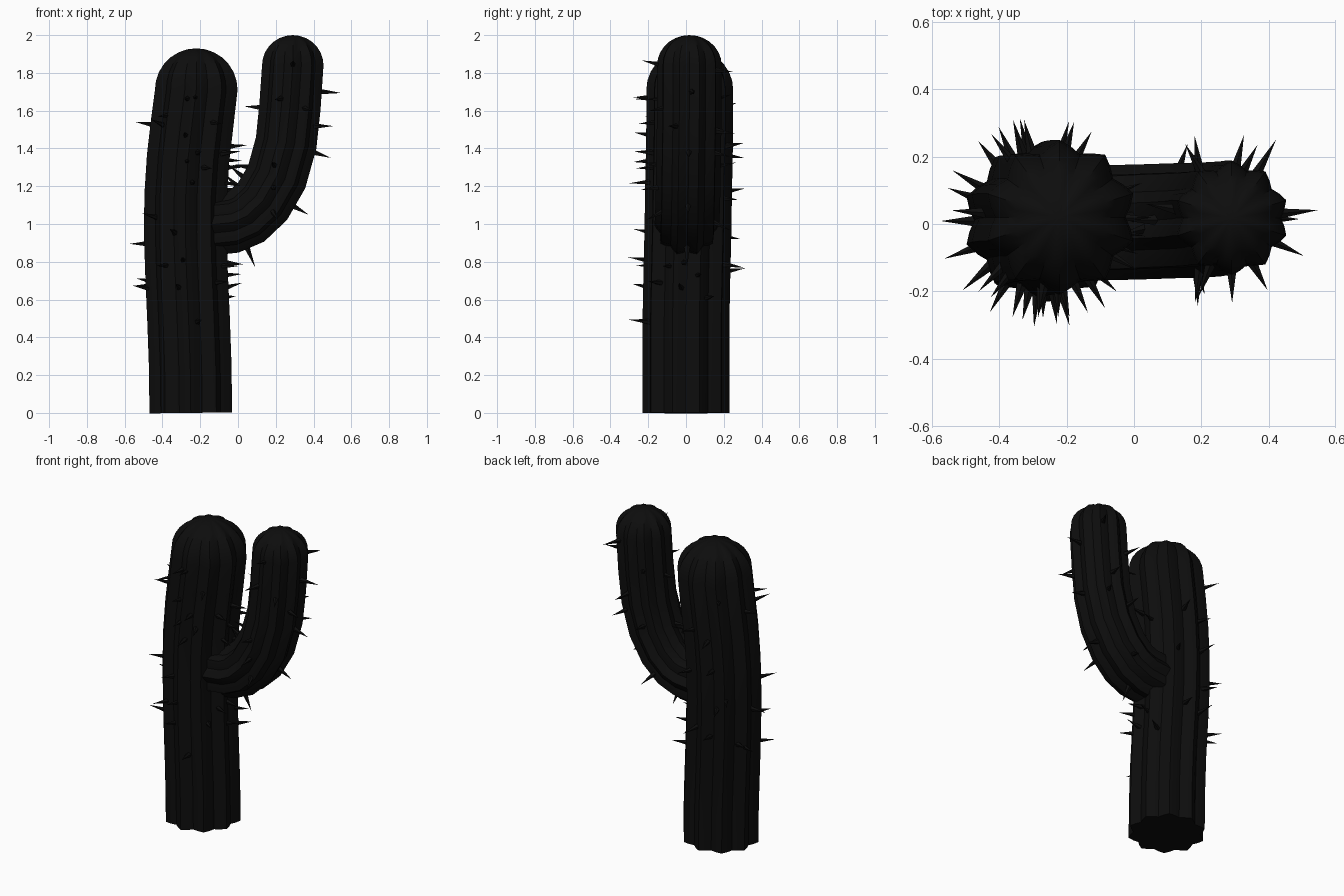
import bpy, bmesh, math, random
from mathutils import Vector, Matrix

if "Cube" in bpy.data.objects:
    bpy.data.objects.remove(bpy.data.objects["Cube"])

random.seed(4)
RIBS, SEG = 10, 4          # ribs per limb, segments per rib

dark = bpy.data.materials.new("cactus_dark")
dark.diffuse_color = (0.004, 0.004, 0.004, 1)
dark.use_nodes = True
dark.node_tree.nodes["Principled BSDF"].inputs["Base Color"].default_value = dark.diffuse_color
Y = Vector((0, 1, 0))


def frame(path, i):
    t = (path[min(i + 1, len(path) - 1)] - path[max(i - 1, 0)]).normalized()
    n = Y.cross(t).normalized()      # points +x when the limb is upright
    return t, n, t.cross(n)


def finish(name, bm, smooth):
    bmesh.ops.recalc_face_normals(bm, faces=bm.faces)
    me = bpy.data.meshes.new(name)
    bm.to_mesh(me)
    bm.free()
    ob = bpy.data.objects.new(name, me)
    bpy.context.collection.objects.link(ob)
    me.materials.append(dark)
    if smooth:
        bpy.ops.object.select_all(action='DESELECT')
        bpy.context.view_layer.objects.active = ob
        ob.select_set(True)
        bpy.ops.object.shade_smooth_by_angle(angle=math.radians(35))
    return ob


def limb(name, path, radius, depth, dome):
    """Ribbed tube along a path, closed with a rounded tip."""
    bm = bmesh.new()
    rings = [(p, frame(path, i), 1.0) for i, p in enumerate(path)]
    up = Vector((0, 0, 1))
    last = (up, Vector((1, 0, 0)), Y)
    rings[-1] = (path[-1], last, 1.0)
    for k in range(1, 7):
        a = math.pi / 2 * k / 7
        rings.append((path[-1] + up * dome * math.sin(a), last, math.cos(a)))
    loops = []
    count = RIBS * SEG
    for c, (t, n, b), s in rings:
        loop = []
        for k in range(count):
            a = math.pi / 2 + 2 * math.pi * k / count
            r = s * (radius - depth + depth * math.cos(2 * math.pi * k / SEG))
            loop.append(bm.verts.new(c + (n * math.cos(a) + b * math.sin(a)) * r))
        loops.append(loop)
    for lo, hi in zip(loops, loops[1:]):
        for k in range(count):
            j = (k + 1) % count
            bm.faces.new((lo[k], lo[j], hi[j], hi[k]))
    pole = bm.verts.new(path[-1] + up * dome)
    for k in range(count):
        bm.faces.new((loops[-1][k], loops[-1][(k + 1) % count], pole))
    bm.faces.new(loops[0][::-1])
    return finish(name, bm, True)


def spines(name, path, radius, spots):
    """Thin cones at (height of centre line, angle around it)."""
    bm = bmesh.new()
    for z, deg in spots:
        i = 0
        while i < len(path) - 2 and path[i + 1].z < z:
            i += 1
        p, q = path[i], path[i + 1]
        c = p.lerp(q, (z - p.z) / (q.z - p.z))
        t = (q - p).normalized()
        n = Y.cross(t).normalized()
        b = t.cross(n)
        a = math.radians(deg)
        out = n * math.cos(a) + b * math.sin(a)
        d = (out + t * random.uniform(-0.15, 0.25)).normalized()
        length = random.uniform(0.1, 0.125)
        m = Matrix.Translation(c + out * radius * 0.86 + d * length / 2) \
            @ d.to_track_quat('Z', 'Y').to_matrix().to_4x4()
        bmesh.ops.create_cone(bm, cap_ends=True, segments=5, radius1=0.017,
                              radius2=0, depth=length, matrix=m)
    return finish(name, bm, False)


# Main trunk, leaning slightly
trunk = [Vector(p) for p in (
    (-0.25, 0, 0), (-0.253, 0, 0.25), (-0.262, 0, 0.5), (-0.273, 0.005, 0.75),
    (-0.279, 0.01, 0.95), (-0.277, 0.013, 1.15), (-0.264, 0.017, 1.35),
    (-0.243, 0.02, 1.53), (-0.221, 0.02, 1.71))]
limb("trunk", trunk, 0.23, 0.017, 0.22)

# Side arm, bending upwards
arm = [Vector(p) for p in (
    (-0.2, 0.003, 0.99), (-0.03, 0.005, 1.008), (0.045, 0.007, 1.04),
    (0.13, 0.01, 1.12), (0.205, 0.012, 1.25), (0.255, 0.015, 1.43),
    (0.275, 0.018, 1.62), (0.29, 0.018, 1.84))]
limb("arm", arm, 0.171, 0.012, 0.16)

# Spines
spines("trunk_spines", trunk, 0.226, [
    (1.66, 259), (1.67, 270), (1.56, 232), (1.5, 225), (1.46, 263), (1.38, 283),
    (1.33, 269), (1.22, 278), (1.03, 222), (0.95, 254), (0.78, 240), (0.8, 266),
    (0.66, 258), (0.48, 283), (1.5, 176), (0.9, 180), (0.66, 200), (0.68, 160),
    (1.43, 0), (1.39, 330), (1.35, 20), (1.31, 350), (1.23, 340), (1.19, 10),
    (0.79, 355), (0.77, 335), (0.72, 15), (0.65, 352), (0.68, 317), (0.6, 30),
    (1.55, 300), (1.3, 295), (1.42, 75), (1.36, 102), (1.17, 106), (1.14, 60),
    (0.94, 114), (0.79, 75), (0.75, 102), (1.6, 128), (1.0, 128), (0.7, 150)])
spines("arm_spines", arm, 0.168, [
    (1.71, 5), (1.53, 335), (1.42, 0), (1.17, 0), (1.015, 0), (1.6, 170),
    (1.26, 180), (1.17, 190), (1.09, 175), (1.84, 270), (1.66, 250), (1.62, 300),
    (1.3, 260), (1.2, 275), (1.82, 60), (1.5, 75), (1.3, 100), (1.65, 120),
    (1.4, 60), (1.12, 300), (1.07, 60)])
